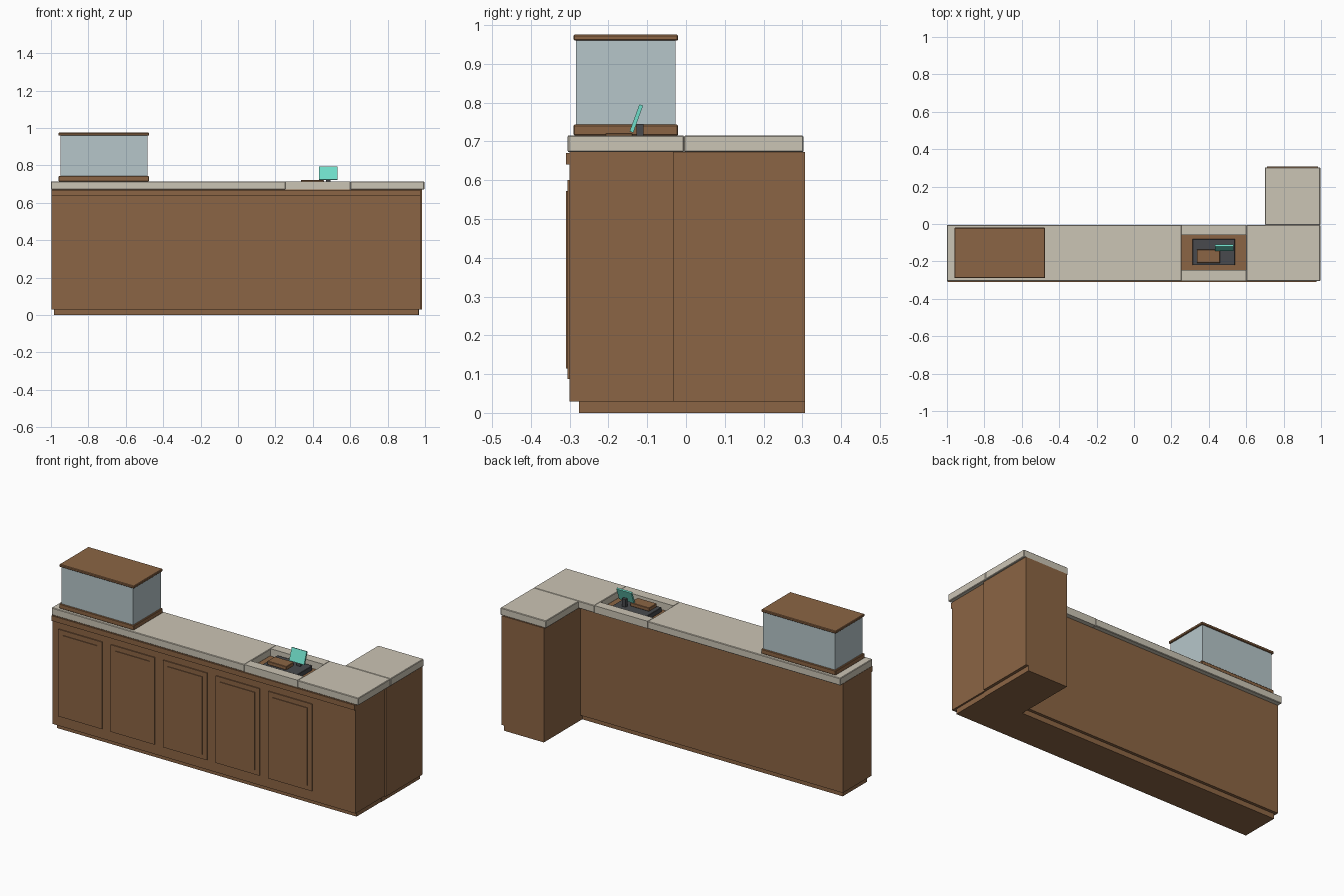
import bpy, bmesh, math
from mathutils import Matrix, Vector

if "Cube" in bpy.data.objects:
    bpy.data.objects.remove(bpy.data.objects["Cube"])


def material(name, rgb):
    m = bpy.data.materials.new(name)
    m.diffuse_color = (*rgb, 1.0)
    m.use_nodes = True
    m.node_tree.nodes["Principled BSDF"].inputs["Base Color"].default_value = m.diffuse_color
    return m


WOOD = material("brown wood", (0.26, 0.13, 0.058))
STONE = material("beige stone", (0.60, 0.555, 0.46))
GLASS = material("pale blue glass", (0.47, 0.565, 0.59))
DARK = material("dark grey plastic", (0.065, 0.068, 0.075))
TEAL = material("teal screen", (0.16, 0.72, 0.58))


def box(name, x, y, z, mat, bevel=0.0, tilt=0.0):
    """Box from (min, max) ranges, optionally bevelled and tilted about x."""
    size = Vector((x[1] - x[0], y[1] - y[0], z[1] - z[0]))
    mesh = bpy.data.meshes.new(name)
    bm = bmesh.new()
    bmesh.ops.create_cube(bm, size=1, matrix=Matrix.Diagonal((*size, 1)))
    if bevel:
        bmesh.ops.bevel(bm, geom=bm.edges[:], offset=bevel, segments=1,
                        affect='EDGES', profile=0.5)
    bm.to_mesh(mesh)
    bm.free()
    mesh.materials.append(mat)
    ob = bpy.data.objects.new(name, mesh)
    ob.location = (sum(x) / 2, sum(y) / 2, sum(z) / 2)
    ob.rotation_euler.x = tilt
    bpy.context.collection.objects.link(ob)
    return ob


# Cabinet: main run, return wing and recessed plinths
box("main_cabinet", (-0.998, 0.975), (-0.30, -0.033), (0.03, 0.672), WOOD)
box("main_plinth", (-0.985, 0.965), (-0.276, -0.05), (0, 0.03), WOOD)
box("wing_cabinet", (0.71, 0.985), (-0.033, 0.307), (0.03, 0.672), WOOD)
box("wing_plinth", (0.71, 0.968), (-0.05, 0.307), (0, 0.03), WOOD)
box("front_trim", (-0.998, 0.975), (-0.309, -0.30), (0.64, 0.67), WOOD)

# Five raised door panels on the front
for i in range(5):
    x0 = -0.957 + i * 0.342
    x1 = x0 + 0.285
    box(f"door_panel_{i + 1}", (x0, x1), (-0.306, -0.30), (0.088, 0.60), WOOD)
    box(f"door_inset_{i + 1}", (x0 + 0.03, x1 - 0.03), (-0.31, -0.306),
        (0.115, 0.572), WOOD)

# Countertop slabs, with an open bay for the till
Z = (0.672, 0.715)
box("counter_long", (-1.0, 0.254), (-0.305, -0.005), Z, STONE, 0.003)
box("counter_bay_front", (0.254, 0.60), (-0.304, -0.245), Z, STONE)
box("counter_bay_back", (0.254, 0.60), (-0.06, -0.006), Z, STONE)
box("counter_corner", (0.60, 0.996), (-0.305, -0.005), Z, STONE, 0.003)
box("counter_wing", (0.70, 0.996), (-0.005, 0.303), Z, STONE, 0.003)

# Glass display case with wooden base and lid
box("case_base", (-0.96, -0.475), (-0.29, -0.02), (0.715, 0.743), WOOD, 0.003)
box("case_glass", (-0.95, -0.483), (-0.284, -0.027), (0.743, 0.96), GLASS)
box("case_lid", (-0.96, -0.475), (-0.29, -0.02), (0.96, 0.975), WOOD, 0.003)

# Till set into the bay
box("till_base", (0.313, 0.54), (-0.22, -0.08), (0.672, 0.70), DARK, 0.002)
box("till_tray", (0.336, 0.46), (-0.208, -0.137), (0.70, 0.721), WOOD, 0.002)
box("screen_post", (0.47, 0.495), (-0.128, -0.11), (0.70, 0.745), DARK)
box("till_screen", (0.434, 0.531), (-0.133, -0.123), (0.722, 0.796), TEAL,
    0.0, -math.radians(20))
